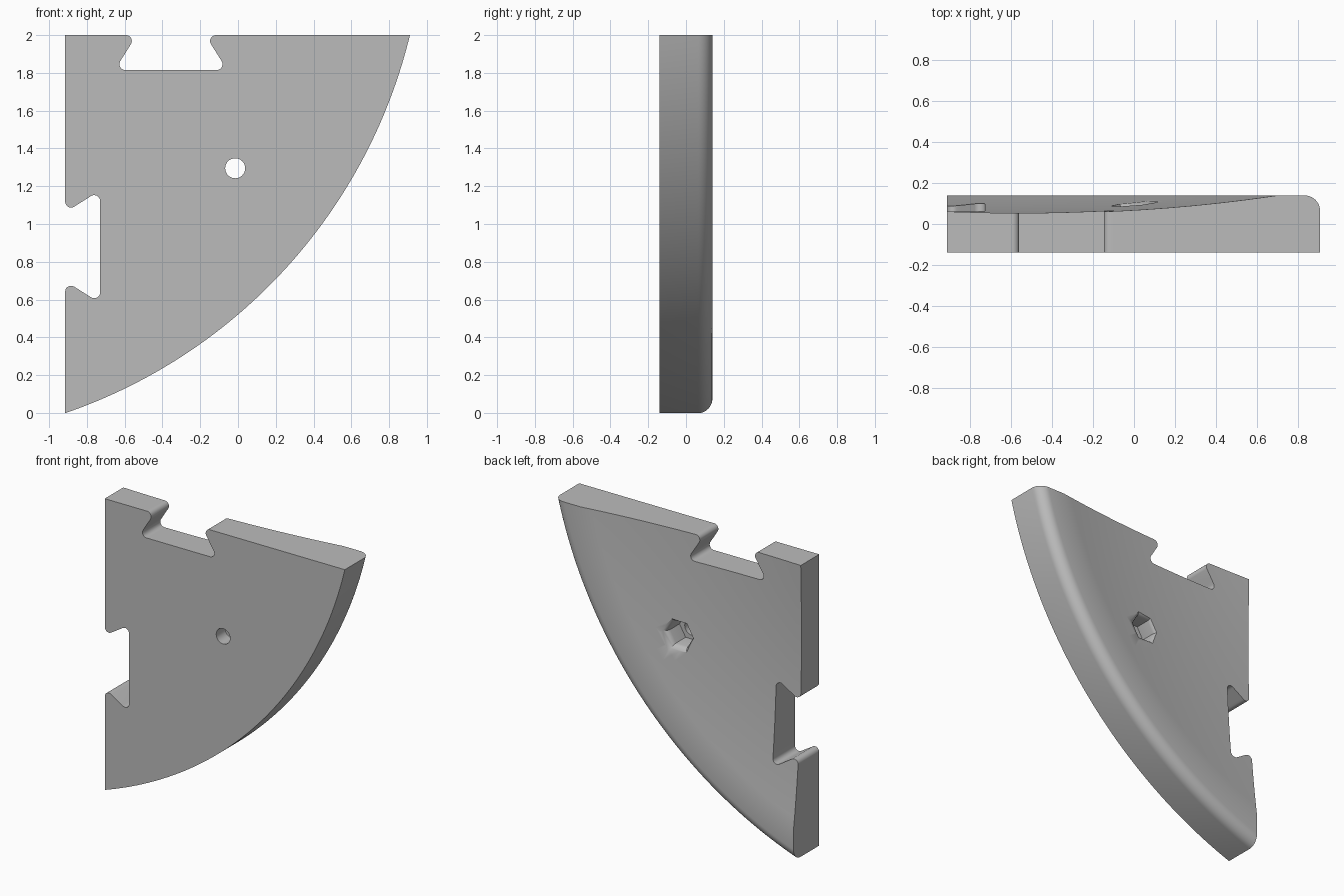
import bpy, bmesh
from math import sin, cos, pi, radians, atan2
from mathutils import Vector

cube = bpy.data.objects.get("Cube")
if cube:
    bpy.data.objects.remove(cube, do_unlink=True)

grey = bpy.data.materials.new("plain_grey")
grey.use_nodes = True
grey.diffuse_color = (0.5, 0.5, 0.5, 1)
grey.node_tree.nodes["Principled BSDF"].inputs["Base Color"].default_value = (0.5, 0.5, 0.5, 1)

LEFT, TOP, FRONT, BACK = -0.915, 2.0, -0.14, 0.14
CX, CZ, RADIUS = -1.83, 2.666, 2.82      # centre and radius of the curved edge
HOLE = (-0.015, 1.295)


def loft(name, rings):
    """Solid skinned through equal-length rings, with closed ends."""
    bm = bmesh.new()
    loops = [[bm.verts.new(p) for p in ring] for ring in rings]
    n = len(loops[0])
    for a, b in zip(loops, loops[1:]):
        for i in range(n):
            j = (i + 1) % n
            bm.faces.new((a[i], a[j], b[j], b[i]))
    bm.faces.new(loops[0])
    bm.faces.new(loops[-1])
    bmesh.ops.recalc_face_normals(bm, faces=bm.faces)
    mesh = bpy.data.meshes.new(name)
    bm.to_mesh(mesh)
    bm.free()
    mesh.materials.append(grey)
    ob = bpy.data.objects.new(name, mesh)
    bpy.context.collection.objects.link(ob)
    return ob


def prism(name, outline, y0=-0.4, y1=0.4):
    return loft(name, [[(x, y, z) for x, z in outline] for y in (y0, y1)])


def polygon(y, r, sides):
    return [(HOLE[0] + r * cos(2 * pi * i / sides), y,
             HOLE[1] + r * sin(2 * pi * i / sides)) for i in range(sides)]


def cut(body, cutter, operation="DIFFERENCE"):
    mod = body.modifiers.new(cutter.name, "BOOLEAN")
    mod.operation, mod.solver, mod.object = operation, "EXACT", cutter
    cutter.hide_render = True
    bpy.context.view_layer.objects.active = body
    bpy.ops.object.modifier_apply(modifier=mod.name)
    bpy.data.objects.remove(cutter, do_unlink=True)


def fillet(corner, before, after, r=0.031, steps=7):
    """Round a 2D corner with an arc tangent to both sides."""
    c = Vector(corner)
    u = (Vector(before) - c).normalized()
    v = (Vector(after) - c).normalized()
    half = u.angle(v) / 2
    t = r * cos(half) / sin(half)
    centre = c + (u + v).normalized() * r / sin(half)
    a, b = c + u * t - centre, c + v * t - centre
    a0 = atan2(a.y, a.x)
    sweep = (atan2(b.y, b.x) - a0 + pi) % (2 * pi) - pi
    return [(centre.x + r * cos(a0 + sweep * i / steps),
             centre.y + r * sin(a0 + sweep * i / steps)) for i in range(steps + 1)]


def dovetail():
    """Rounded undercut slot: (position along edge, depth into plate)."""
    lip, floor, depth, far = 0.182, 0.298, 0.185, 0.6
    right = fillet((lip, 0), (far, 0), (floor, depth))
    right += fillet((floor, depth), (lip, 0), (0, depth))
    right = [(far, -0.1), (far, -0.002)] + right[:]
    # start just outside the edge so the rounded lips meet it cleanly
    right = [(s, d - 0.0005) if d < 0.001 else (s, d) for s, d in right[2:]]
    right.insert(0, (right[0][0], -0.1))
    return right + [(-s, d) for s, d in reversed(right)]


# Plate: dished profile with a rounded rim, swept about the arc centre
profile = [(0.9, FRONT)]
r_in, r_rim, round_r = 0.9, 2.62, 0.075
for i in range(25):
    r = r_in + (r_rim - r_in) * i / 24
    profile.append((r, min(BACK, 0.053 + 0.067 * (r - 1.48) ** 2)))
for i in range(11):
    a = pi / 2 * (1 - i / 10)
    profile.append((RADIUS - round_r + round_r * cos(a), BACK - round_r + round_r * sin(a)))
profile.append((RADIUS, FRONT))

rings = []
SEGMENTS = 80
for i in range(SEGMENTS + 1):
    a = radians(-80 + 76 * i / SEGMENTS)
    rings.append([(CX + r * cos(a), y, CZ + r * sin(a)) for r, y in profile])
plate = loft("quarter_plate", rings)

# Straight left and top edges
cut(plate, prism("trim_box", [(LEFT, -0.5), (1.5, -0.5), (1.5, TOP), (LEFT, TOP)]), "INTERSECT")

# Dovetail slots in the top and left edges
slot = dovetail()
cut(plate, prism("top_slot", [(-0.355 + s, TOP - d) for s, d in slot]))
cut(plate, prism("left_slot", [(LEFT + d, 0.88 + s) for s, d in slot]))

# Bolt hole, with a soft-edged hexagonal nut recess at the back
cut(plate, loft("bolt_hole", [polygon(y, 0.053, 32) for y in (-0.4, 0.4)]))
recess = [(-0.04, 0.092), (0.062, 0.092), (0.077, 0.096), (0.09, 0.105), (0.1, 0.122), (0.12, 0.17)]
cut(plate, loft("nut_recess", [polygon(y, r, 6) for y, r in recess]))

# Smooth curves, crisp edges
bpy.ops.object.select_all(action="DESELECT")
plate.select_set(True)
bpy.context.view_layer.objects.active = plate
bpy.ops.object.shade_smooth_by_angle(angle=radians(30))
